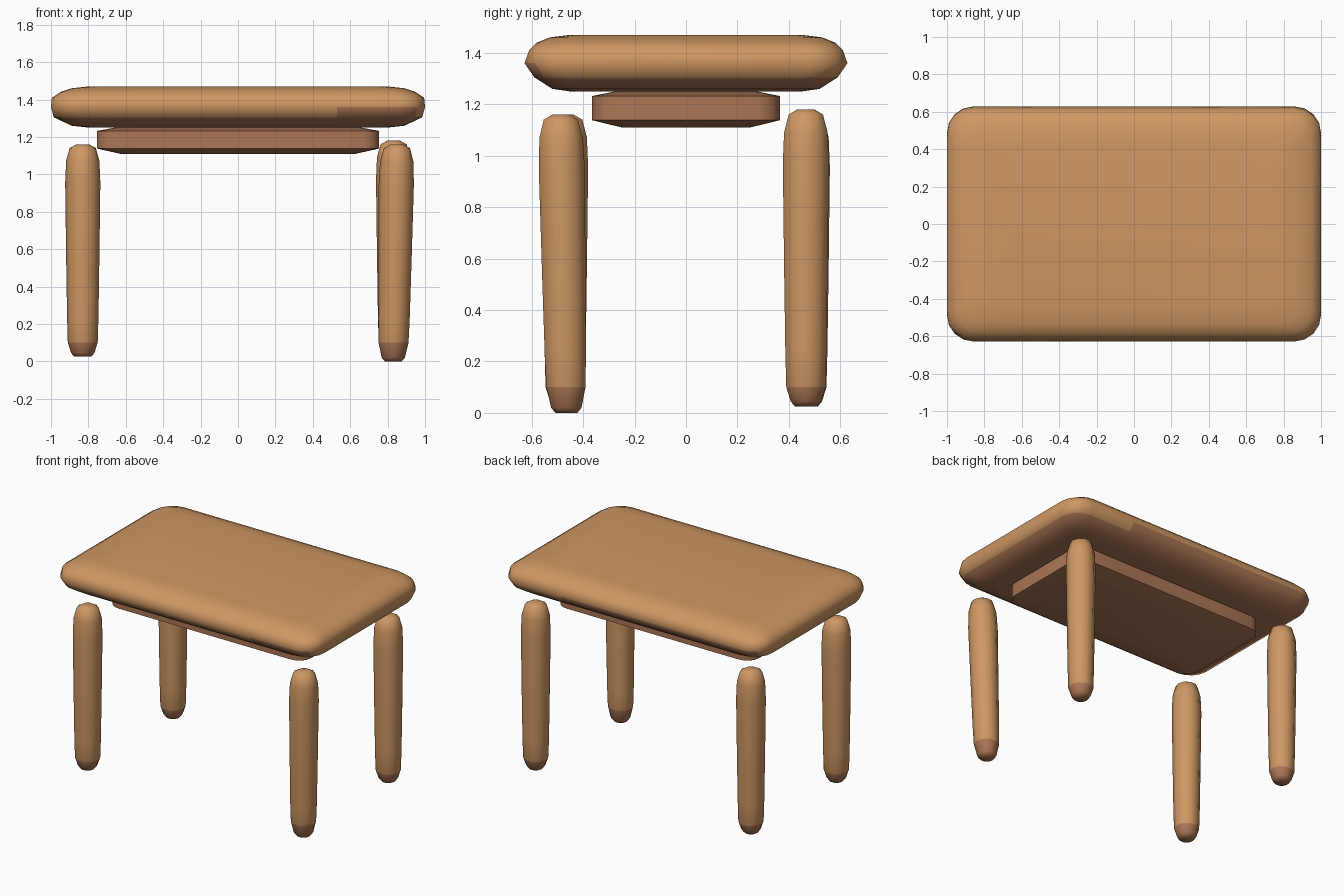
import bpy
import bmesh
from math import cos, sin, pi, radians

default = bpy.data.objects.get("Cube")
if default:
    bpy.data.objects.remove(default, do_unlink=True)


def make_material(name, color):
    mat = bpy.data.materials.new(name)
    mat.use_nodes = True
    mat.diffuse_color = color
    mat.node_tree.nodes["Principled BSDF"].inputs["Base Color"].default_value = color
    return mat


light_wood = make_material("light wood", (0.62, 0.31, 0.125, 1))
dark_wood = make_material("dark wood", (0.41, 0.18, 0.09, 1))


def loft(name, rings, is_dark=None, materials=(light_wood, dark_wood), angle=60):
    """Skin a stack of closed rings and cap both ends."""
    bm = bmesh.new()
    loops = [[bm.verts.new(p) for p in ring] for ring in rings]
    n = len(loops[0])
    for a, b in zip(loops, loops[1:]):
        for i in range(n):
            j = (i + 1) % n
            bm.faces.new((a[i], a[j], b[j], b[i]))
    bm.faces.new(loops[0][::-1])
    bm.faces.new(loops[-1])
    bmesh.ops.recalc_face_normals(bm, faces=bm.faces)
    if is_dark:
        for face in bm.faces:
            face.material_index = int(is_dark(face.calc_center_median()))
    mesh = bpy.data.meshes.new(name)
    bm.to_mesh(mesh)
    bm.free()
    for mat in materials:
        mesh.materials.append(mat)
    obj = bpy.data.objects.new(name, mesh)
    bpy.context.collection.objects.link(obj)
    bpy.ops.object.select_all(action="DESELECT")
    obj.select_set(True)
    bpy.context.view_layer.objects.active = obj
    bpy.ops.object.shade_smooth_by_angle(angle=radians(angle))
    return obj


def rounded_rect(z, hx, hy, radius, split, steps=4):
    """Rounded rectangle ring with extra points at x = +-split."""
    points = []
    for k, (sx, sy) in enumerate(((1, 1), (-1, 1), (-1, -1), (1, -1))):
        for i in range(steps + 1):
            a = (k + i / steps) * pi / 2
            points.append((sx * (hx - radius) + radius * cos(a),
                           sy * (hy - radius) + radius * sin(a), z))
        if k % 2 == 0:
            points += [(sx * split, sy * hy, z), (-sx * split, sy * hy, z)]
    return points


# Tabletop: pillow-edged slab, dark below with dark patches on two long sides
def top_is_dark(c):
    patch = c.z < 1.36 and ((c.y < -0.5 and c.x > 0.5) or (c.y > 0.5 and c.x < 0.5))
    return c.z < 1.3 or (patch and abs(c.x) < 0.95)


top_profile = [(1.25, 0.80, 0.45, 0.10), (1.26, 0.89, 0.52, 0.11),
               (1.305, 0.985, 0.59, 0.13), (1.36, 1.0, 0.628, 0.14),
               (1.41, 0.995, 0.61, 0.14), (1.44, 0.95, 0.58, 0.13),
               (1.46, 0.89, 0.53, 0.11), (1.47, 0.80, 0.45, 0.10)]
loft("tabletop", [rounded_rect(*p, 0.53) for p in top_profile], top_is_dark)

# Apron block under the tabletop
apron_profile = [(1.11, 0.63, 0.25, 0.06), (1.138, 0.755, 0.365, 0.09),
                 (1.232, 0.755, 0.365, 0.09), (1.255, 0.63, 0.25, 0.06)]
loft("apron", [rounded_rect(*p, 0.4) for p in apron_profile], materials=(dark_wood,))

# Legs: rounded posts with dark feet; each has its own span and lean
leg_profile = [(0, 0.045), (0.02, 0.062), (0.1, 0.08), (0.22, 0.084), (0.55, 0.089),
               (0.95, 0.094), (1.07, 0.089), (1.14, 0.07), (1.16, 0.035)]


def leg(name, x, y, bottom, top, lean_x=0, lean_y=0, sides=10):
    rings = []
    for h, r in leg_profile:
        t = h / 1.16
        # keep the foot line level on every leg
        z = 0.1 if h == 0.1 else bottom + t * (top - bottom)
        rings.append([(x + lean_x * t + r * cos(2 * pi * i / sides),
                       y + lean_y * t + r * sin(2 * pi * i / sides), z)
                      for i in range(sides)])
    loft(name, rings, lambda c: c.z < 0.1)


leg("front_left_leg", 0.83, -0.465, 0.0, 1.16, 0.02, -0.022)
leg("front_right_leg", -0.83, -0.47, 0.025, 1.16)
leg("back_left_leg", 0.832, 0.466, 0.025, 1.18)
leg("back_right_leg", -0.83, 0.47, 0.025, 1.16)
